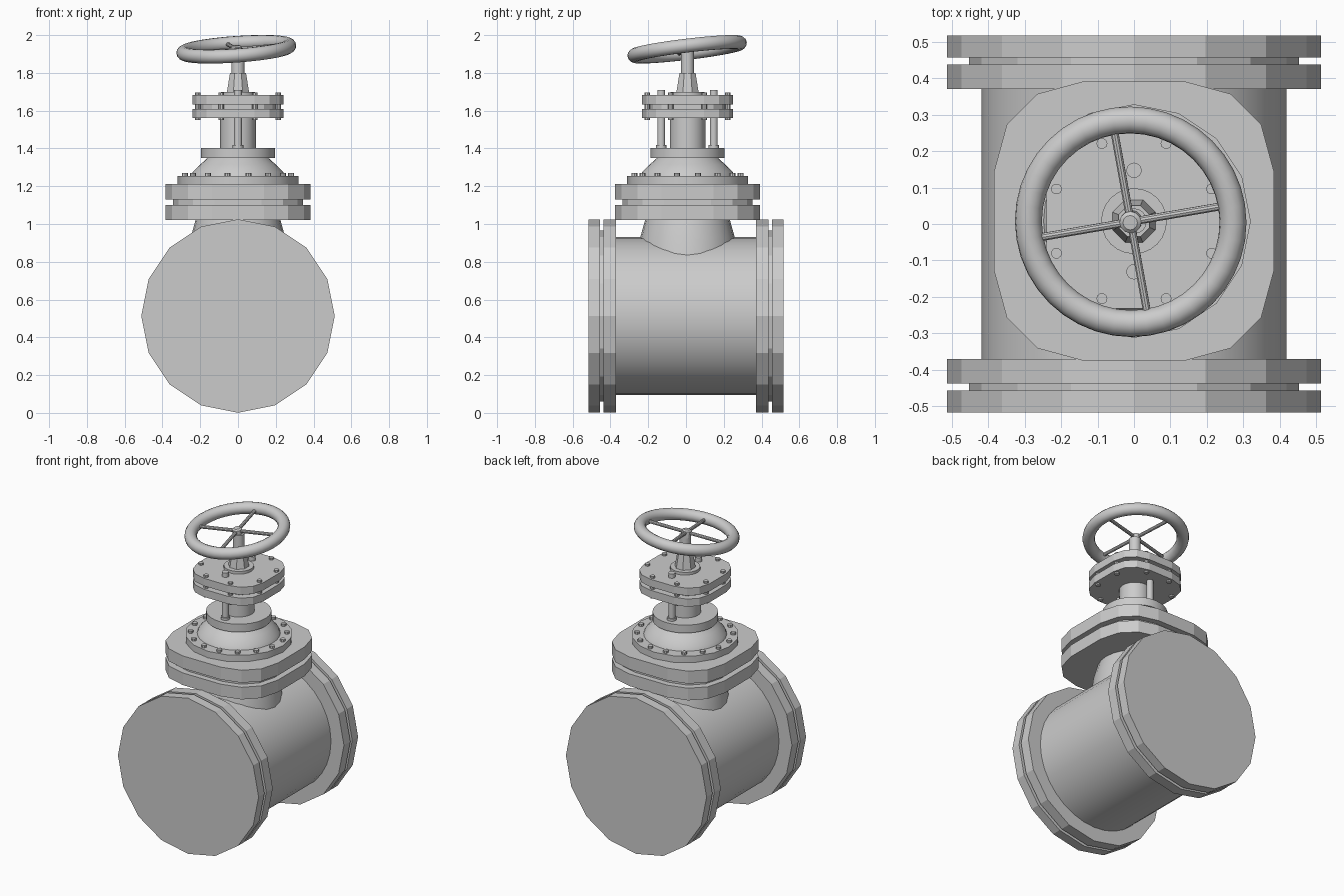
import bpy, math
from mathutils import Vector, Matrix

if "Cube" in bpy.data.objects:
    bpy.data.objects.remove(bpy.data.objects["Cube"])

metal = bpy.data.materials.new("grey metal")
metal.diffuse_color = (0.6, 0.6, 0.6, 1)
metal.use_nodes = True
metal.node_tree.nodes["Principled BSDF"].inputs["Base Color"].default_value = metal.diffuse_color
CY = 0.008   # bonnet axis, slightly behind the centre
PZ = 0.513   # pipe axis height


def mesh_object(name, verts, faces, smooth=None):
    me = bpy.data.meshes.new(name)
    me.from_pydata(verts, [], faces)
    me.materials.append(metal)
    ob = bpy.data.objects.new(name, me)
    bpy.context.collection.objects.link(ob)
    if smooth:
        bpy.ops.object.select_all(action='DESELECT')
        ob.select_set(True)
        bpy.context.view_layer.objects.active = ob
        bpy.ops.object.shade_smooth_by_angle(angle=math.radians(smooth))
    return ob


def loft(name, rings, smooth=None):
    """Skin a stack of equal-length rings and cap both ends."""
    n = len(rings[0])
    verts = [p for r in rings for p in r]
    faces = [tuple(reversed(range(n))), tuple(range(len(verts) - n, len(verts)))]
    for k in range(len(rings) - 1):
        for i in range(n):
            j = (i + 1) % n
            faces.append((k*n + i, k*n + j, k*n + n + j, k*n + n + i))
    return mesh_object(name, verts, faces, smooth)


def lathe(name, profile, sides, x=0, y=CY, smooth=30, turn=0.0):
    """Vertical turned part from (radius, z) pairs."""
    rings = []
    for r, z in profile:
        rings.append([(x + r*math.cos(turn + math.tau*i/sides),
                       y + r*math.sin(turn + math.tau*i/sides), z) for i in range(sides)])
    return loft(name, rings, smooth)


def pipe_part(name, profile, sides, smooth):
    """Turned part along y from (radius, y) pairs."""
    rings = []
    for r, y in profile:
        rings.append([(r*math.sin(math.tau*i/sides), y,
                       PZ + r*math.cos(math.tau*i/sides)) for i in range(sides)])
    return loft(name, rings, smooth)


def rounded_square(s):
    """Sixteen-sided square outline with chamfered corners, half width s."""
    quarter = [(1, -0.36), (1, 0.36), (0.91, 0.69), (0.69, 0.91)]
    pts = []
    for k in range(4):
        for a, b in quarter:
            for _ in range(k):
                a, b = -b, a
            pts.append((a*s, CY + b*s))
    return pts


def square_flange(name, layers):
    loft(name, [[(x, y, z) for x, y in rounded_square(s)] for s, z in layers])


# horizontal pipe body with a double flange at each end
pipe_part("pipe_body", [(0.418, -0.40), (0.418, 0.40)], 32, 30)
for side, label in ((-1, "front"), (1, "back")):
    prof = [(0.512, 0.37), (0.512, 0.437), (0.452, 0.437),
            (0.452, 0.456), (0.512, 0.456), (0.512, 0.517)]
    prof = [(r, side*y) for r, y in prof]
    if side < 0:
        prof.reverse()
    pipe_part(label + "_pipe_flange", prof, 16, None)

# neck and square bonnet flange
lathe("neck", [(0.27, 0.78), (0.25, 0.93), (0.222, 1.03)], 24)
square_flange("bonnet_flange", [(0.383, 1.02), (0.383, 1.10), (0.345, 1.10),
                                (0.345, 1.13), (0.383, 1.13), (0.383, 1.212)])

# bonnet cone with its bolted rim
lathe("bonnet_rim", [(0.32, 1.21), (0.32, 1.255)], 16)
lathe("bonnet_cone", [(0.25, 1.25), (0.24, 1.275), (0.20, 1.315), (0.155, 1.355)], 32)
lathe("bonnet_cap", [(0.195, 1.35), (0.195, 1.402)], 32)
for i in range(16):
    a = math.tau*(i + 0.5)/16
    lathe("rim_bolt", [(0.016, 1.25), (0.016, 1.27)], 8,
          0.287*math.cos(a), CY + 0.287*math.sin(a))

# stem housing and the upper square flange
lathe("stem_housing", [(0.094, 1.40), (0.094, 1.565)], 24)
square_flange("gland_flange", [(0.24, 1.56), (0.24, 1.61), (0.20, 1.61),
                               (0.20, 1.632), (0.24, 1.632), (0.24, 1.682)])
for i in range(8):
    a = math.tau*(i + 0.5)/8
    lathe("gland_bolt", [(0.015, 1.55), (0.015, 1.695)], 10,
          0.23*math.cos(a), CY + 0.23*math.sin(a))

# two support columns passing through the upper flange
for s in (-1, 1):
    lathe("support_column", [(0.028, 1.40), (0.028, 1.418), (0.021, 1.418),
                             (0.021, 1.71)], 16, 0, CY + s*0.139)

# collar, tapered nut and stem
lathe("stem_collar", [(0.09, 1.68), (0.09, 1.70)], 24)
lathe("tapered_nut", [(0.064, 1.695), (0.046, 1.80)], 8, turn=math.pi/8)
lathe("stem", [(0.035, 1.79), (0.035, 1.91)], 16)

# tilted handwheel: rim, hub and four spokes
centre = Vector((-0.009, 0.006, 1.925))
tilt = Vector((0, 0, 1)).rotation_difference(Vector((-0.07, -0.12, 1))).to_matrix().to_4x4()
place = Matrix.Translation(centre) @ tilt
N, M = 40, 14
verts, faces = [], []
for i in range(N):
    for j in range(M):
        u, v = math.tau*i/N, math.tau*j/M
        r = 0.281 + 0.037*math.cos(v)
        verts.append(place @ Vector((r*math.cos(u), r*math.sin(u), 0.037*math.sin(v))))
        i2, j2 = (i + 1) % N, (j + 1) % M
        faces.append((i*M + j, i2*M + j, i2*M + j2, i*M + j2))
mesh_object("wheel_rim", verts, faces, 60)

hub = lathe("wheel_hub", [(0.03, -0.03), (0.03, 0.012), (0.02, 0.02)], 12, 0, 0)
hub.matrix_world = place
for k in range(4):
    spoke = lathe("wheel_spoke", [(0.011, 0.0), (0.011, 0.26)], 10, 0, 0)
    spoke.matrix_world = (place @ Matrix.Rotation(math.radians(10 + 90*k), 4, 'Z')
                          @ Matrix.Rotation(math.pi/2, 4, 'Y'))
